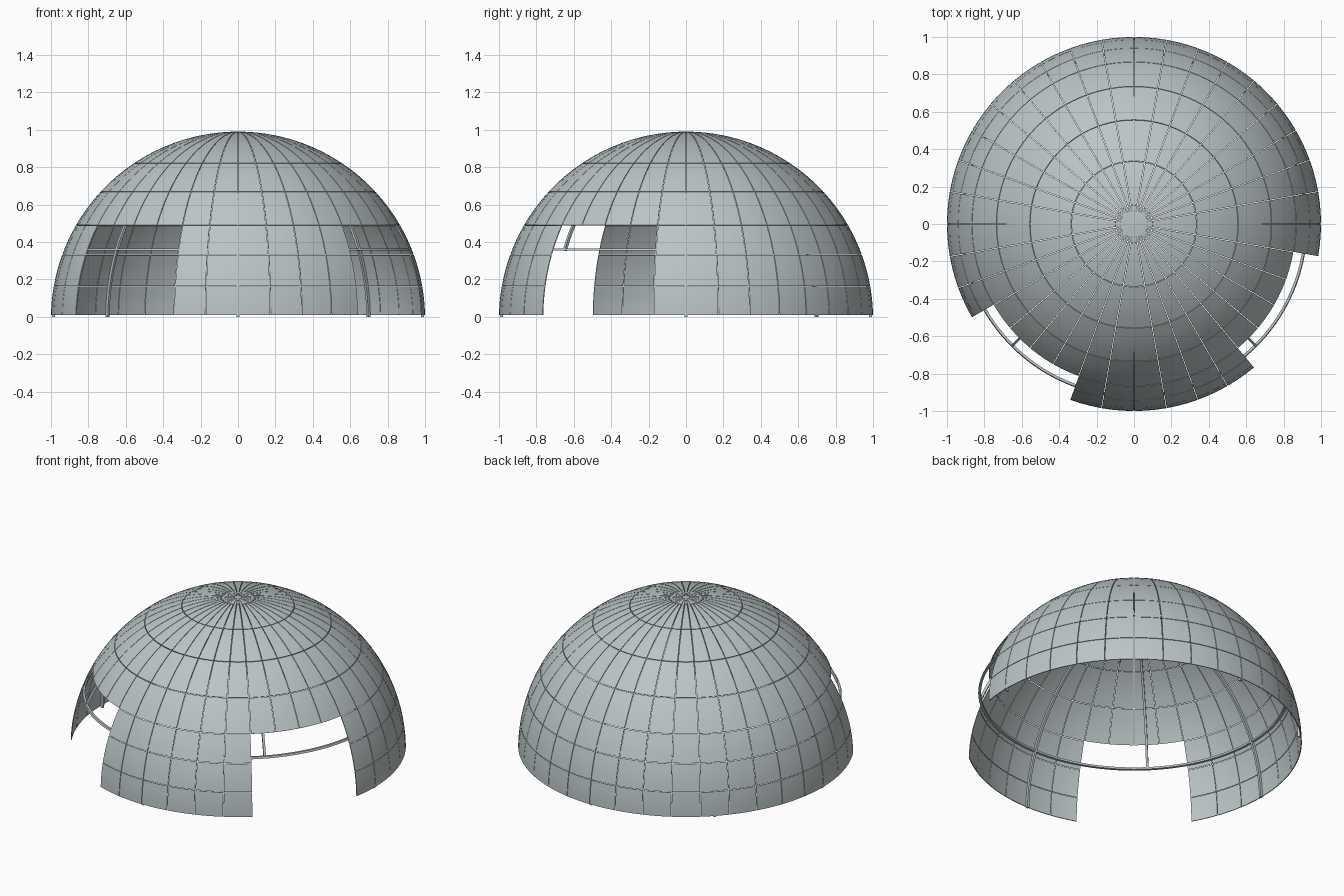
import bpy, bmesh
from math import sin, cos, radians, pi, asin

if "Cube" in bpy.data.objects:
    bpy.data.objects.remove(bpy.data.objects["Cube"])

CZ = -0.01            # height of the dome's centre
COLS = 36             # panel columns
ROWS = [1.0, 10.0, 20.0, 30.0, 42.7, 56.2, 70.4, 84.3, 88.8]   # elevation bounds

steel = bpy.data.materials.new("grey_steel")
steel.diffuse_color = (0.50, 0.56, 0.57, 1)
steel.use_nodes = True
steel.node_tree.nodes["Principled BSDF"].inputs["Base Color"].default_value = steel.diffuse_color


def sph(r, az, el):
    """Point on the dome from azimuth and elevation in radians."""
    return (r * cos(el) * cos(az), r * cos(el) * sin(az), r * sin(el) + CZ)


def finish(bm, name, thickness=0):
    bmesh.ops.recalc_face_normals(bm, faces=bm.faces) if not thickness else None
    me = bpy.data.meshes.new(name)
    bm.to_mesh(me)
    bm.free()
    me.materials.append(steel)
    ob = bpy.data.objects.new(name, me)
    bpy.context.collection.objects.link(ob)
    bpy.ops.object.select_all(action='DESELECT')
    ob.select_set(True)
    bpy.context.view_layer.objects.active = ob
    if thickness:
        m = ob.modifiers.new("thickness", 'SOLIDIFY')
        m.thickness = thickness
        m.offset = -1
        bpy.ops.object.modifier_apply(modifier=m.name)
    bpy.ops.object.shade_smooth_by_angle(angle=radians(35))
    return ob


def is_open(az_mid, el_top):
    """The two doorways reach up to the third row."""
    return el_top <= 30.0 and (210 < az_mid < 250 or 310 < az_mid < 350)


def add_panel(bm, az0, az1, el0, el1, gap, nu=3, nv=4):
    """Curved sheet with a narrow seam left around it."""
    e0, e1 = radians(el0) + gap / 2, radians(el1) - gap / 2
    grid = []
    for j in range(nv + 1):
        el = e0 + (e1 - e0) * j / nv
        inset = gap / 2 / cos(el)
        a0, a1 = radians(az0) + inset, radians(az1) - inset
        grid.append([bm.verts.new(sph(1.0, a0 + (a1 - a0) * i / nu, el))
                     for i in range(nu + 1)])
    for j in range(nv):
        for i in range(nu):
            bm.faces.new((grid[j][i], grid[j][i + 1],
                          grid[j + 1][i + 1], grid[j + 1][i]))


def sweep(name, sections, closed):
    """Join a row of four-point cross-sections into a bar."""
    bm = bmesh.new()
    rings = [[bm.verts.new(p) for p in s] for s in sections]
    n = len(rings)
    for k in range(n if closed else n - 1):
        a, b = rings[k], rings[(k + 1) % n]
        for i in range(4):
            bm.faces.new((a[i], a[(i + 1) % 4], b[(i + 1) % 4], b[i]))
    if not closed:
        bm.faces.new(rings[0])
        bm.faces.new(rings[-1])
    return finish(bm, name)


# Shell panels, one object for each horizontal row
names = ["wall_panels_low", "wall_panels_middle", "wall_panels_high",
         "roof_panels_low", "roof_panels_middle", "roof_panels_high",
         "cap_panels", "hub_panels"]
step = 360 / COLS
for name, el0, el1 in zip(names, ROWS, ROWS[1:]):
    bm = bmesh.new()
    for c in range(COLS):
        if not is_open((c + 0.5) * step, el1):
            add_panel(bm, c * step, (c + 1) * step, el0, el1,
                      0.0015 if name == "hub_panels" else 0.0035)
    finish(bm, name, 0.005)

# Upright ribs every 45 degrees; those in the doorways stop at the ring
R_OUT, R_IN, HALF = 0.994, 0.978, 0.007
ring_el = asin(0.37)
for k in range(8):
    az = radians(45 * k)
    start = ring_el if k in (5, 7) else 0.0105
    end = radians(86)
    sections = []
    for j in range(33):
        el = start + (end - start) * j / 32
        s = []
        for r, side in ((R_OUT, -1), (R_OUT, 1), (R_IN, 1), (R_IN, -1)):
            x, y, z = sph(r, az, el)
            s.append((x - side * HALF * sin(az), y + side * HALF * cos(az), z))
        sections.append(s)
    sweep("rib_%d" % (k + 1), sections, False)

# Horizontal ring that ties the ribs together
sections = []
for k in range(108):
    a = 2 * pi * k / 108
    sections.append([(r * cos(a), r * sin(a), z) for r, z in
                     ((0.928, 0.353), (0.924, 0.366), (0.911, 0.366), (0.911, 0.353))])
sweep("tie_ring", sections, True)

# Small feet under the ribs that reach the ground
for k in (0, 1, 2, 3, 4, 6):
    bm = bmesh.new()
    bmesh.ops.create_cube(bm, size=1)
    a = radians(45 * k)
    for v in bm.verts:
        x, y = 0.986 + v.co.x * 0.016, v.co.y * 0.014
        v.co = (x * cos(a) - y * sin(a), x * sin(a) + y * cos(a), 0.004 + v.co.z * 0.008)
    finish(bm, "rib_foot_%d" % (k + 1))

# Hub disc closing the crown
bm = bmesh.new()
bmesh.ops.create_cone(bm, cap_ends=True, segments=36, radius1=0.07, radius2=0.022, depth=0.008)
bmesh.ops.translate(bm, verts=bm.verts, vec=(0, 0, 0.984))
finish(bm, "crown_hub")
